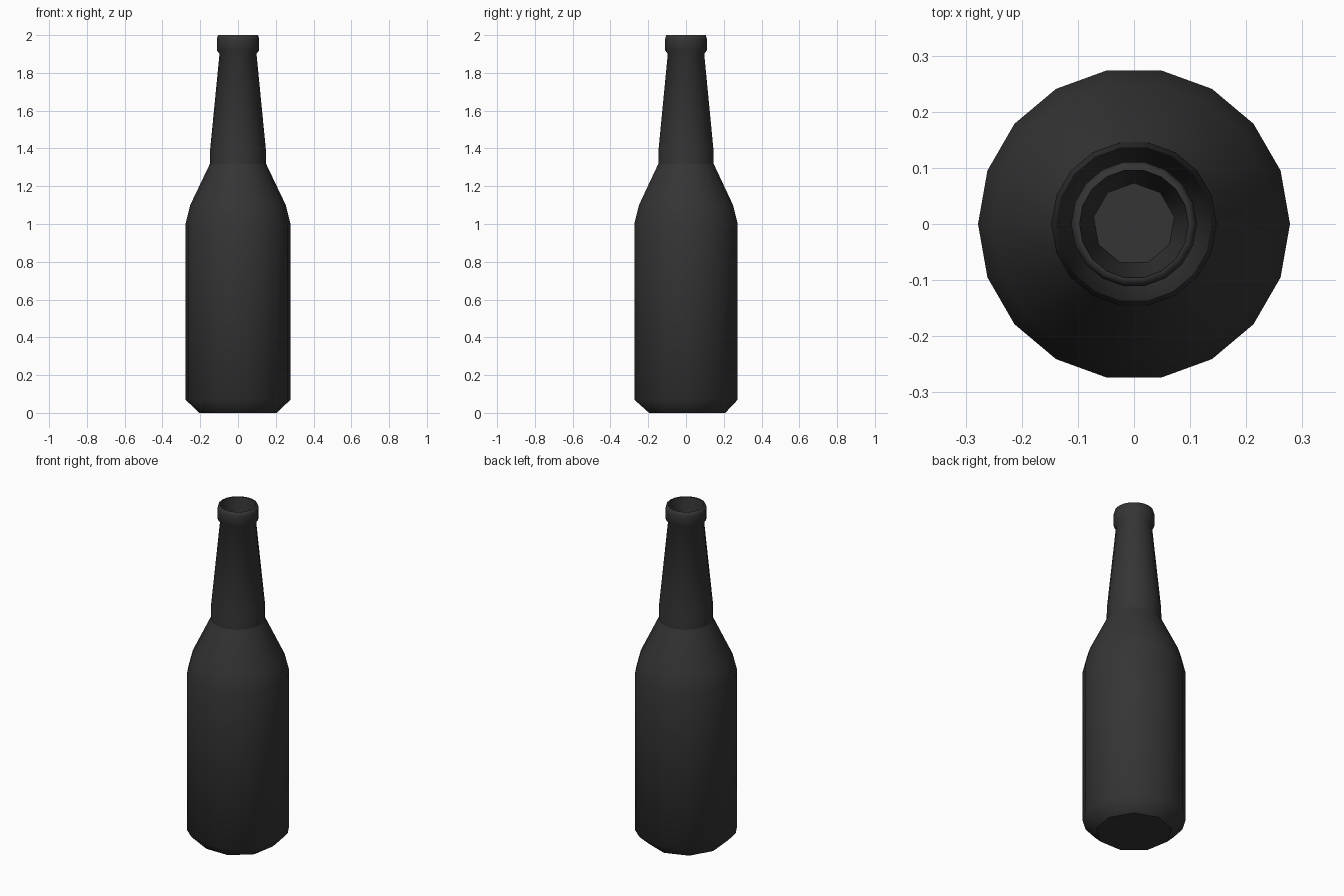
import bpy, bmesh
from math import cos, sin, radians

if "Cube" in bpy.data.objects:
    bpy.data.objects.remove(bpy.data.objects["Cube"])

SIDES = 18
bm = bmesh.new()


def ring(r, z, n=SIDES, start=0.0):
    step = 360 / n
    return [bm.verts.new((r * cos(radians(start + i * step)),
                          r * sin(radians(start + i * step)), z)) for i in range(n)]


def bridge(a, b):
    for i in range(SIDES):
        j = (i + 1) % SIDES
        bm.faces.new((a[i], a[j], b[j], b[i]))


def cap_half(a, r, z):
    # close a ring with a flat nine-sided disc, each pair of sides merging
    b = ring(r, z, SIDES // 2, 10)
    for k in range(SIDES // 2):
        m = (k + 1) % (SIDES // 2)
        bm.faces.new((a[2 * k], a[2 * k + 1], b[k]))
        bm.faces.new((a[2 * k + 1], a[2 * m], b[m], b[k]))
    return bm.faces.new(b)


# Outer profile from the base corner up over the lip into the mouth
profile = [(0.278, 0.07), (0.278, 1.0), (0.253, 1.10), (0.148, 1.32),
           (0.147, 1.40), (0.098, 1.90), (0.112, 1.92), (0.112, 1.98),
           (0.106, 2.0), (0.097, 2.0)]
rings = [ring(r, z) for r, z in profile]
for a, b in zip(rings, rings[1:]):
    bridge(a, b)

# Underside and the floor inside the neck
base = cap_half(rings[0], 0.208, 0.0)
plug = cap_half(rings[-1], 0.073, 1.80)
bmesh.ops.recalc_face_normals(bm, faces=bm.faces)

# Smooth shading with creases at the neck base, mouth and flat discs
for f in bm.faces:
    f.smooth = True
crease = set(base.edges) | set(plug.edges)
for loop in (rings[3], rings[-1]):
    for i in range(SIDES):
        crease.add(bm.edges.get((loop[i], loop[(i + 1) % SIDES])))
for e in crease:
    e.smooth = False

mesh = bpy.data.meshes.new("bottle")
bm.to_mesh(mesh)
bm.free()
bottle = bpy.data.objects.new("bottle", mesh)
bpy.context.collection.objects.link(bottle)

# Dark glass
mat = bpy.data.materials.new("dark_glass")
mat.diffuse_color = (0.035, 0.035, 0.035, 1)
mat.use_nodes = True
mat.node_tree.nodes["Principled BSDF"].inputs["Base Color"].default_value = mat.diffuse_color
mesh.materials.append(mat)
